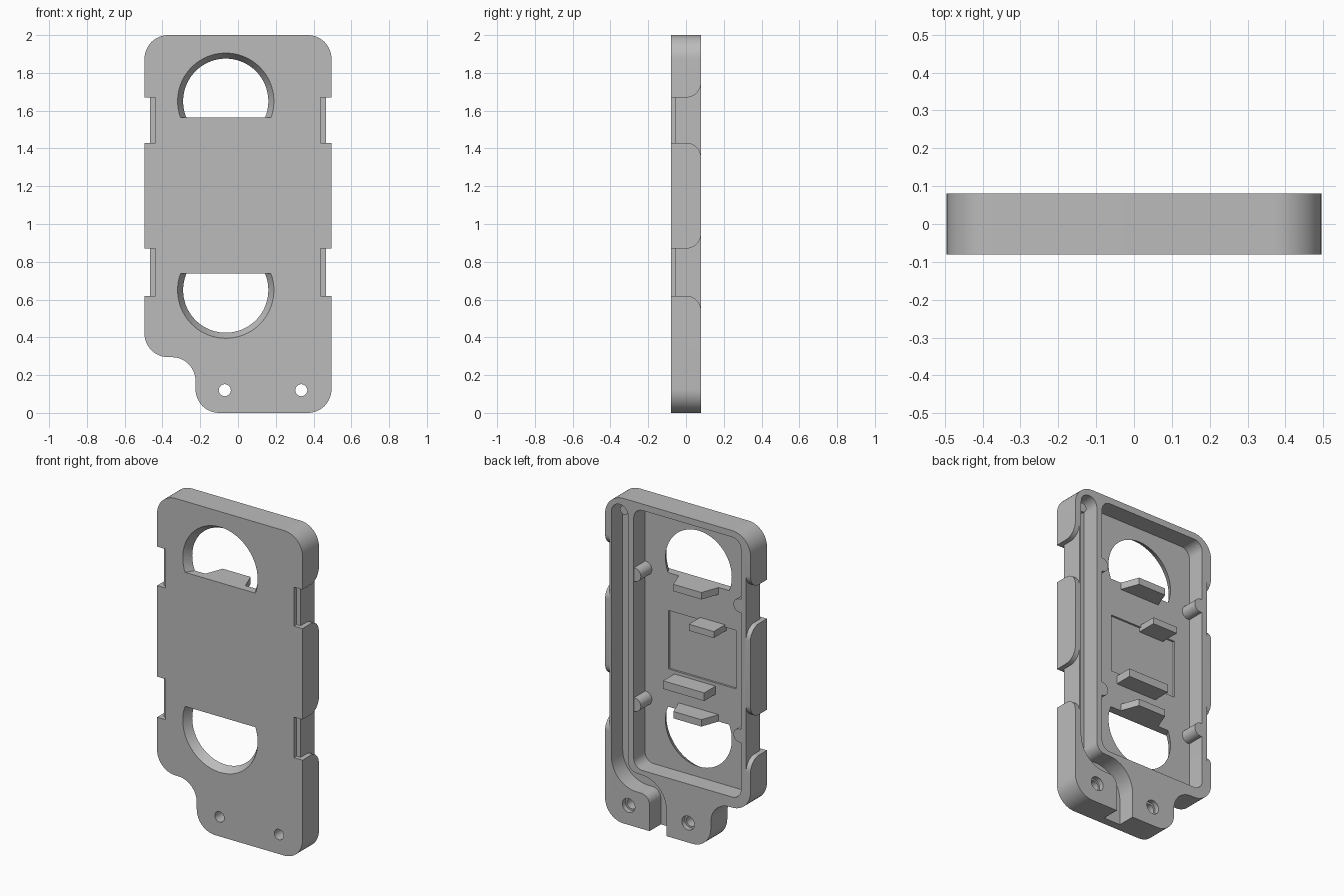
import bpy, bmesh, math
from mathutils import Vector

cube = bpy.data.objects.get("Cube")
if cube:
    bpy.data.objects.remove(cube)

grey = bpy.data.materials.new("plain_grey")
grey.use_nodes = True
GREY = (0.5, 0.5, 0.5, 1)
grey.diffuse_color = GREY
grey.node_tree.nodes["Principled BSDF"].inputs["Base Color"].default_value = GREY

BACK, FRONT, FLOOR = 0.08, -0.08, -0.03


def arc(cx, cz, r, start, end, steps=12):
    """Points on an arc, angles in degrees."""
    angles = [math.radians(start + (end - start) * i / steps) for i in range(steps + 1)]
    return [(cx + r * math.cos(a), cz + r * math.sin(a)) for a in angles]


def rounded_rect(x0, x1, z0, z1, r):
    return (arc(x1 - r, z1 - r, r, 0, 90) + arc(x0 + r, z1 - r, r, 90, 180)
            + arc(x0 + r, z0 + r, r, 180, 270) + arc(x1 - r, z0 + r, r, 270, 360))


def box_profile(x0, x1, z0, z1):
    return [(x0, z0), (x1, z0), (x1, z1), (x0, z1)]


def loft(name, first, last):
    """Closed solid between two matching loops of 3D points."""
    bm = bmesh.new()
    a = [bm.verts.new(p) for p in first]
    b = [bm.verts.new(p) for p in last]
    bm.faces.new(a)
    bm.faces.new(b)
    for i in range(len(a)):
        j = (i + 1) % len(a)
        bm.faces.new((a[i], a[j], b[j], b[i]))
    bmesh.ops.recalc_face_normals(bm, faces=bm.faces)
    mesh = bpy.data.meshes.new(name)
    bm.to_mesh(mesh)
    bm.free()
    mesh.materials.append(grey)
    obj = bpy.data.objects.new(name, mesh)
    bpy.context.collection.objects.link(obj)
    return obj


def prism_y(name, profile, y0, y1):
    """Extrude an (x, z) profile along y."""
    return loft(name, [(x, y0, z) for x, z in profile], [(x, y1, z) for x, z in profile])


def prism_x(name, profile, x0, x1):
    """Extrude a (y, z) profile along x."""
    return loft(name, [(x0, y, z) for y, z in profile], [(x1, y, z) for y, z in profile])


def prism_z(name, profile, z0, z1):
    """Extrude an (x, y) profile along z."""
    return loft(name, [(x, y, z0) for x, y in profile], [(x, y, z1) for x, y in profile])


def activate(obj):
    bpy.ops.object.select_all(action='DESELECT')
    obj.select_set(True)
    bpy.context.view_layer.objects.active = obj


def cut(target, cutter):
    cutter.hide_render = True
    activate(target)
    mod = target.modifiers.new("cut", 'BOOLEAN')
    mod.operation, mod.solver, mod.object = 'DIFFERENCE', 'EXACT', cutter
    bpy.ops.object.modifier_apply(modifier=mod.name)
    bpy.data.objects.remove(cutter)


def smooth(obj):
    activate(obj)
    bpy.ops.object.shade_smooth_by_angle(angle=math.radians(30))


# Case body with the stepped lower corner
W, R = 0.495, 0.125
outline = (arc(W - R, 2 - R, R, 0, 90) + arc(R - W, 2 - R, R, 90, 180)
           + arc(R - W, 0.42, R, 180, 270) + arc(-0.35, 0.17, R, 90, 0)
           + arc(-0.1, R, R, 180, 270) + arc(W - R, R, R, 270, 360))
body = prism_y("case_body", outline, FRONT, BACK)

# Main pocket and shallow recess in its floor
cut(body, prism_y("pocket_cutter", rounded_rect(-0.43, 0.3, 0.36, 1.96, 0.06), FLOOR, 0.2))
cut(body, prism_y("recess_cutter", box_profile(-0.32, 0.14, 0.97, 1.33), FLOOR - 0.012, 0))

# Cable channel: side run, S-bend and exit at the bottom
path = ([(0.395, 1.9)] + arc(0.28, 0.39, 0.115, 0, -90)
        + arc(0.25, 0.16, 0.115, 90, 180) + [(0.135, -0.05)])
HALF = 0.057
left, right = [], []
for i, p in enumerate(path):
    p = Vector(p)
    d = (Vector(path[min(i + 1, len(path) - 1)]) - Vector(path[max(i - 1, 0)])).normalized()
    if i in (1, len(path) - 2):
        d = Vector((0, -1))
    side = Vector((-d.y, d.x)) * HALF
    left.append(tuple(p + side))
    right.append(tuple(p - side))
cap = arc(0.395, 1.9, HALF, 180, 0)[1:-1]
cut(body, prism_y("channel_cutter", cap + left + right[::-1], FLOOR, 0.2))

# Big round windows, countersunk from the front and cut off straight
CX = -0.065
for name, cz, start in (("upper", 1.65, 1), ("lower", 0.65, -1)):
    def segment(r):
        a = math.degrees(math.asin(0.0875 / r))
        lo, hi = (-a, 180 + a) if start > 0 else (a, -180 - a)
        return arc(CX, cz, r, lo, hi, 48)
    front, inner = segment(0.261), segment(0.225)
    cut(body, loft(name + "_window_cutter", [(x, FRONT - 0.01, z) for x, z in front],
                   [(x, FLOOR + 0.001, z) for x, z in inner]))

# Screw holes with a wider mouth at the back
for x in (-0.07, 0.335):
    cut(body, prism_y("screw_cutter", arc(x, 0.12, 0.032, 0, 345, 23), -0.2, 0.2))
    cut(body, prism_y("mouth_cutter", arc(x, 0.12, 0.043, 0, 345, 23), 0.05, 0.2))

# Side grip notches: rounded toward the back, stepped at the front
for s in (-1, 1):
    for z0, z1 in ((0.62, 0.87), (1.43, 1.67)):
        flare = ([(-0.2, z0)] + arc(0, z0 - 0.08, 0.08, 90, 0) + [(0.2, z0 - 0.08), (0.2, z1 + 0.08)]
                 + arc(0, z1 + 0.08, 0.08, 0, -90) + [(-0.2, z1)])
        cut(body, prism_x("notch_cutter", flare, s * 0.465, s * 0.6))
        cut(body, prism_x("step_cutter", box_profile(-0.2, -0.055, z0, z1), s * 0.437, s * 0.6))
smooth(body)

# Rounded posts along the pocket walls
for x, label in ((-0.42, "right"), (0.295, "left")):
    for z, level in ((0.75, "lower"), (1.55, "upper")):
        smooth(prism_y(f"{level}_{label}_post", arc(x, z, 0.042, 0, 345, 23), FLOOR - 0.01, 0.078))

# Small pin at the top of the channel
smooth(prism_y("channel_pin", arc(0.4, 1.9, 0.028, 0, 345, 23), FLOOR - 0.01, 0.03))

# Tapered tabs on the window edges
taper = [(CX - 0.14, FLOOR - 0.01), (CX + 0.14, FLOOR - 0.01), (CX + 0.095, BACK), (CX - 0.095, BACK)]
prism_z("upper_edge_tab", taper, 1.52, 1.5625)
prism_z("lower_edge_tab", taper, 0.7375, 0.78)

# Square holding tabs in the middle
prism_z("upper_holding_tab", box_profile(-0.245, -0.075, FLOOR - 0.02, BACK), 1.305, 1.345)
prism_z("lower_holding_tab", box_profile(-0.18, 0.1, FLOOR - 0.02, BACK), 0.9, 0.95)
